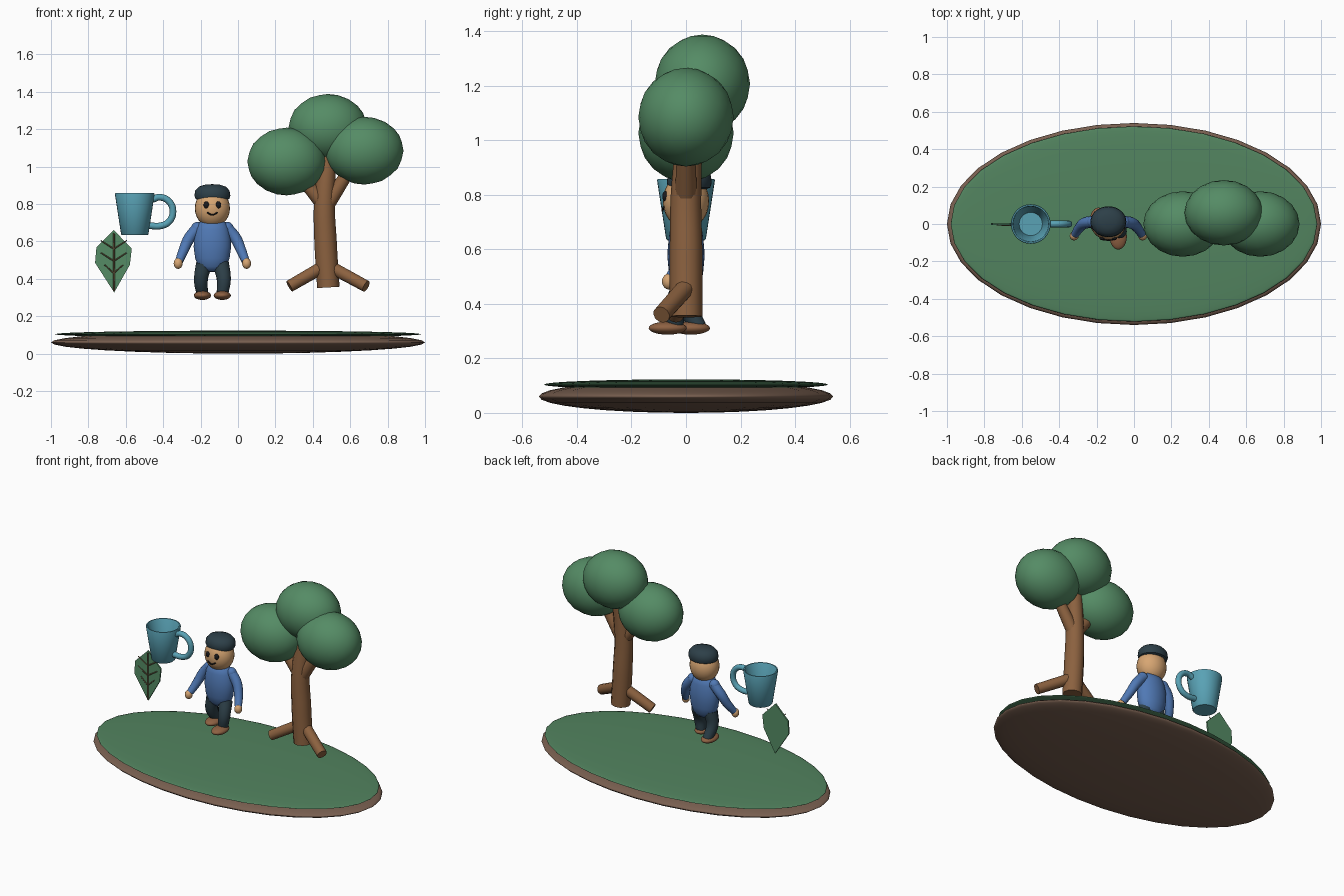
import bpy, bmesh, math
from mathutils import Vector

if "Cube" in bpy.data.objects:
    bpy.data.objects.remove(bpy.data.objects["Cube"])

COL = {
    "leaf_green": (.09, .26, .13), "grass_green": (.085, .23, .115), "bark": (.26, .12, .05),
    "soil": (.19, .115, .08), "teal": (.1, .36, .46), "blue": (.08, .19, .46),
    "skin": (.68, .38, .17), "slate": (.026, .05, .065), "vein": (.13, .10, .05),
    "shoe": (.27, .12, .055), "ink": (.01, .01, .012),
}
MATS = {}
for n, c in COL.items():
    MATS[n] = bpy.data.materials.new(n)
    MATS[n].diffuse_color = (*c, 1)


def finish(o, name, mat, smooth=True):
    o.name = name
    o.data.materials.clear()
    o.data.materials.append(MATS[mat])
    bpy.ops.object.select_all(action='DESELECT')
    o.select_set(True)
    bpy.context.view_layer.objects.active = o
    if smooth:
        bpy.ops.object.shade_smooth_by_angle(angle=math.radians(45))
    return o


def from_bm(bm, name, mat, smooth=True):
    bmesh.ops.recalc_face_normals(bm, faces=bm.faces)
    me = bpy.data.meshes.new(name)
    bm.to_mesh(me)
    bm.free()
    o = bpy.data.objects.new(name, me)
    bpy.context.collection.objects.link(o)
    return finish(o, name, mat, smooth)


def ball(name, loc, size, mat, seg=24, rings=14):
    bpy.ops.mesh.primitive_uv_sphere_add(segments=seg, ring_count=rings, radius=1, location=loc)
    o = bpy.context.object
    o.scale = size
    return finish(o, name, mat)


def tube(name, pts, radii, mat, res=4):
    """Capped tube through points, with a radius at each."""
    cu = bpy.data.curves.new(name, 'CURVE')
    cu.dimensions = '3D'
    cu.bevel_depth = 1
    cu.bevel_resolution = res
    cu.resolution_u = 6
    cu.use_fill_caps = True
    sp = cu.splines.new('BEZIER')
    sp.bezier_points.add(len(pts) - 1)
    for p, co, r in zip(sp.bezier_points, pts, radii):
        p.co = co
        p.radius = r
        p.handle_left_type = p.handle_right_type = 'AUTO'
    o = bpy.data.objects.new(name, cu)
    bpy.context.collection.objects.link(o)
    bpy.ops.object.select_all(action='DESELECT')
    o.select_set(True)
    bpy.context.view_layer.objects.active = o
    bpy.ops.object.convert(target='MESH')
    return finish(bpy.context.object, name, mat)


def lathe(name, prof, loc, mat, sy=1.0, seg=32):
    """Spin an (r, z) profile about z."""
    bm = bmesh.new()
    vs = [bm.verts.new((r, 0, z)) for r, z in prof]
    es = [bm.edges.new(p) for p in zip(vs, vs[1:])]
    bmesh.ops.spin(bm, geom=vs + es, axis=(0, 0, 1), cent=(0, 0, 0), angle=2 * math.pi, steps=seg)
    bmesh.ops.remove_doubles(bm, verts=bm.verts, dist=1e-5)
    bmesh.ops.scale(bm, vec=(1, sy, 1), verts=bm.verts)
    bmesh.ops.translate(bm, vec=loc, verts=bm.verts)
    return from_bm(bm, name, mat)


# Island: two flattened spheres
ball("soil_disc", (0, 0, .06), (1, .54, .06), "soil", 32, 16)
ball("grass_disc", (0, 0, .104), (.98, .522, .019), "grass_green", 32, 16)

# Tree
tube("trunk", [(.483, 0, .354), (.468, 0, .6), (.462, 0, .8), (.485, .02, 1.1)],
     [.06, .06, .056, .045], "bark")
for n, end, r in (("left", (.275, -.04, .36), .034), ("right", (.685, -.09, .36), .034)):
    s = .44 if n == "left" else .51
    tube(n + "_root", [(s, -.005, .455), end], [r, r * .95], "bark")
tube("left_branch", [(.455, 0, .80), (.29, 0, 1.0)], [.04, .03], "bark")
tube("right_branch", [(.48, 0, .80), (.64, 0, 1.05)], [.04, .03], "bark")
for n, loc in (("left", (.26, 0, 1.027)), ("top", (.48, .06, 1.207)), ("right", (.675, 0, 1.085))):
    bpy.ops.mesh.primitive_ico_sphere_add(subdivisions=3, radius=1, location=loc)
    o = bpy.context.object
    o.scale = (.21, .175, .181)
    finish(o, n + "_foliage", "leaf_green")

# Figure: head, cap and face
CX = -.137
ball("head", (CX, 0, .777), (.094, .085, .102), "skin")
lathe("cap", [(0, -.032), (.07, -.034), (.09, -.026), (.096, -.008), (.092, .018), (.072, .04),
              (.04, .05), (0, .053)], (CX, .012, .853), "slate", .86)
for s in (-1, 1):
    ball("eye", (CX + s * .032, -.076, .795), (.015, .011, .019), "ink", 16, 10)
tube("smile", [(CX - .028, -.083, .755), (CX, -.086, .742), (CX + .028, -.083, .755)],
     [.004] * 3, "ink", 2)
# Torso
lathe("torso", [(0, .715), (.045, .714), (.07, .702), (.088, .665), (.098, .61), (.1, .57),
                (.092, .51), (.075, .465), (.045, .44), (0, .435)], (CX, 0, 0), "blue", .68)
# Arms, legs and shoes; the right foot steps forward
for s, side in ((-1, "left"), (1, "right")):
    tube(side + "_arm", [(CX + s * .075, .012, .675), (CX + s * .125, .005, .615),
                         (CX + s * .155, -.02, .55), (CX + s * .178, -.055, .495)],
         [.032, .031, .027, .022], "blue")
    ball(side + "_shoulder", (CX + s * .08, .011, .67), (.034, .032, .034), "blue", 16, 10)
    ball(side + "_hand", (CX + s * .183, -.064, .482), (.024, .024, .029), "skin", 16, 10)
    f = -.04 if s > 0 else .045
    tube(side + "_leg", [(CX + s * .045, 0, .48), (CX + s * .061, f * .5 - .018, .395),
                         (CX + s * .053, f, .315)], [.044, .038, .031], "slate")
    ball(side + "_shoe", (CX + s * .053, f - .027, .311), (.046, .07, .024), "shoe")

# Cup: hollow tapered body and handle
lathe("cup", [(0, .633), (.068, .633), (.073, .638), (.106, .852), (.104, .858), (.097, .858),
              (.093, .852), (.062, .652), (0, .652)], (-.552, 0, 0), "teal")
tube("cup_handle", [(-.455, 0, .825), (-.42, 0, .836), (-.37, 0, .815), (-.348, 0, .762),
                    (-.368, 0, .706), (-.415, 0, .683), (-.475, 0, .684)], [.018] * 7, "teal")

# Leaf: thin plate with raised veins on the front
outline = [(-.664, .66), (-.757, .568), (-.764, .485), (-.662, .327), (-.578, .475), (-.568, .562)]
bm = bmesh.new()
face = bm.faces.new([bm.verts.new((x, -.005, z)) for x, z in outline])
ext = bmesh.ops.extrude_face_region(bm, geom=[face])
bmesh.ops.translate(bm, vec=(0, .01, 0), verts=[v for v in ext["geom"] if isinstance(v, bmesh.types.BMVert)])
from_bm(bm, "leaf", "leaf_green", False)
tube("leaf_midrib", [(-.664, -.006, .645), (-.662, -.006, .335)], [.005, .005], "vein", 2)
for z in (.57, .505, .44):
    w = .07 if z > .45 else .05
    for s in (-1, 1):
        tube("leaf_vein", [(-.664, -.006, z - .01), (-.664 + s * w, -.006, z + .035)],
             [.004, .003], "vein", 2)

for m in bpy.data.materials:
    if m.users and not m.is_grease_pencil:
        m.use_nodes = True
        m.node_tree.nodes["Principled BSDF"].inputs["Base Color"].default_value = m.diffuse_color
